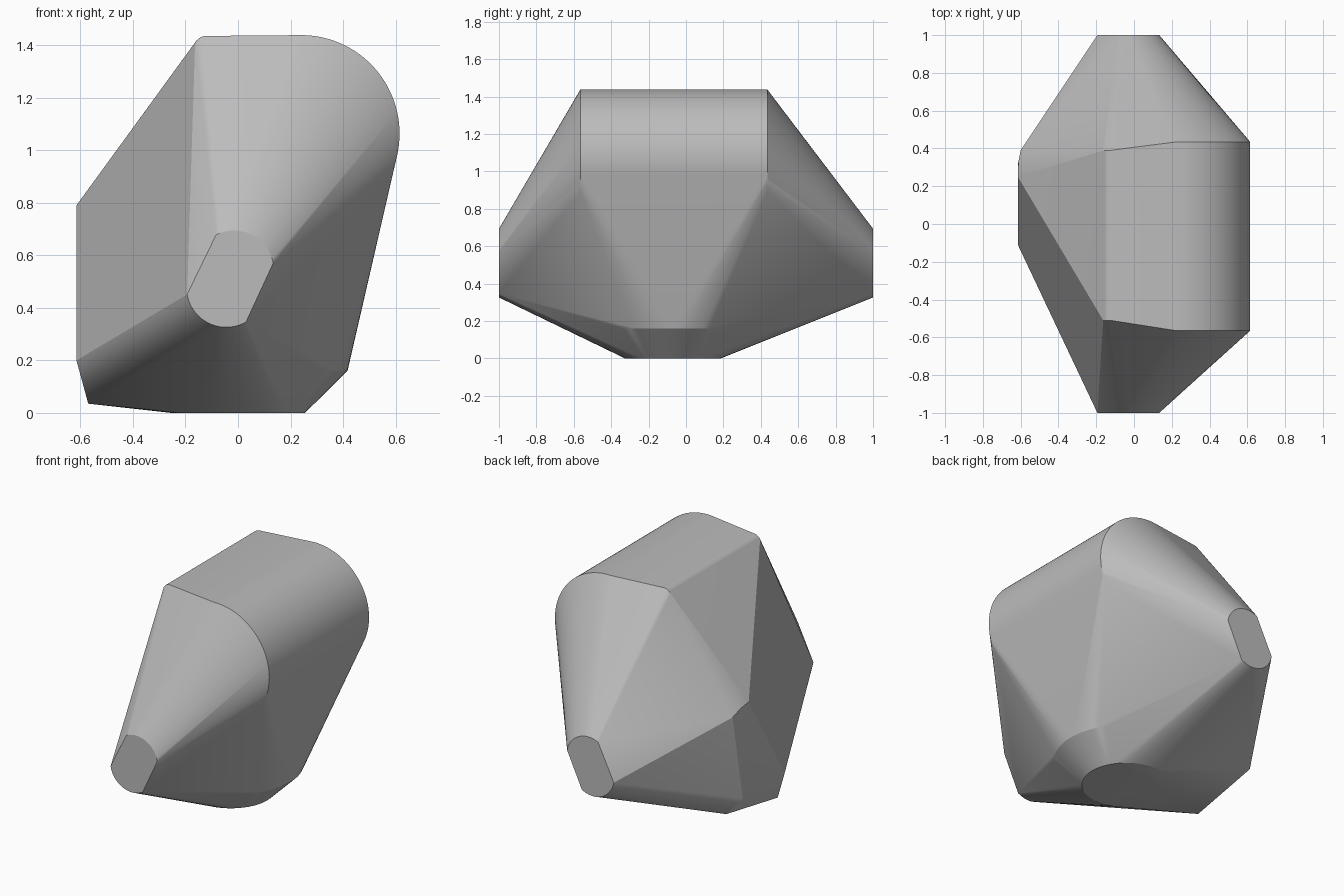
import bpy
import bmesh
import math

cube = bpy.data.objects.get("Cube")
if cube:
    bpy.data.objects.remove(cube, do_unlink=True)


def arc(cx, cz, r, start, end, steps):
    """Points of an arc in the x-z plane, angles in degrees."""
    angles = [math.radians(start + (end - start) * i / steps) for i in range(steps + 1)]
    return [(cx + r * math.cos(a), cz + r * math.sin(a)) for a in angles]


def sweep(profile, y_front, y_back):
    """Repeat an x-z profile at two depths."""
    return [(x, y, z) for y in (y_front, y_back) for x, z in profile]


def ring(cx, cy, z, r, steps):
    """Horizontal circle of points."""
    angles = [math.tau * i / steps for i in range(steps)]
    return [(cx + r * math.cos(a), cy + r * math.sin(a), z) for a in angles]


# Large round shoulder and small rounded top edge
points = sweep(arc(0.24, 1.063, 0.375, -30, 92, 40), -0.565, 0.435)
points += sweep(arc(-0.12, 1.385, 0.05, 85, 150, 6), -0.51, 0.39)

# Flat-sided round bosses at both ends
boss = arc(-0.045, 0.477, 0.151, 190, 300, 18) + arc(-0.015, 0.543, 0.151, 10, 117, 18)
points += sweep(boss, -1.0, 1.0)

# Round foot with a chamfered rim
points += ring(0, -0.07, 0, 0.255, 48)
points += ring(0, -0.07, 0.16, 0.417, 64)

# Corners of the flat side
points += [
    (-0.615, -0.11, 0.2), (-0.57, -0.105, 0.035),
    (-0.615, 0.31, 0.2), (-0.55, 0.38, 0.11),
    (-0.615, 0.25, 0.79), (-0.612, 0.33, 0.775), (-0.6, 0.39, 0.74),
]

# Wrap one skin around all the parts
bm = bmesh.new()
for p in points:
    bm.verts.new(p)
bmesh.ops.remove_doubles(bm, verts=bm.verts[:], dist=0.0005)
hull = bmesh.ops.convex_hull(bm, input=bm.verts[:], use_existing_faces=False)
loose = {g for g in hull["geom_interior"] + hull["geom_unused"]
         if isinstance(g, bmesh.types.BMVert)}
bmesh.ops.delete(bm, geom=list(loose), context="VERTS")
bmesh.ops.dissolve_limit(bm, angle_limit=math.radians(0.5), verts=bm.verts[:], edges=bm.edges[:])
bmesh.ops.recalc_face_normals(bm, faces=bm.faces[:])

mesh = bpy.data.meshes.new("faceted_hull")
bm.to_mesh(mesh)
bm.free()
body = bpy.data.objects.new("faceted_hull", mesh)
bpy.context.collection.objects.link(body)

# Plain grey material
grey = bpy.data.materials.new("plain_grey")
grey.use_nodes = True
color = (0.5, 0.5, 0.5, 1)
grey.diffuse_color = color
grey.node_tree.nodes["Principled BSDF"].inputs["Base Color"].default_value = color
mesh.materials.append(grey)

# Smooth rounded parts, keep ridges sharp
bpy.ops.object.select_all(action="DESELECT")
body.select_set(True)
bpy.context.view_layer.objects.active = body
bpy.ops.object.shade_smooth_by_angle(angle=math.radians(20))
